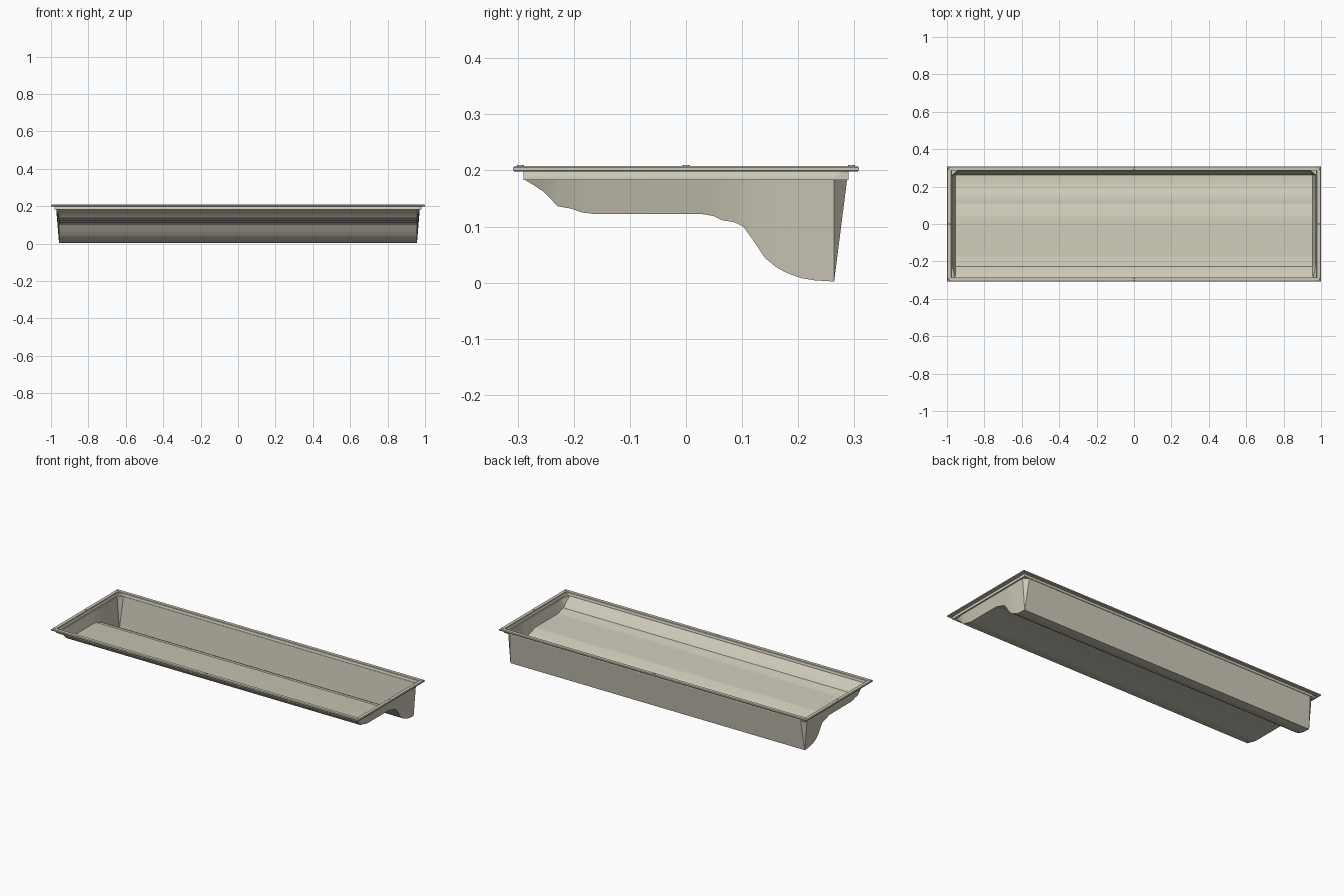
import bpy, bmesh, math

if "Cube" in bpy.data.objects:
    bpy.data.objects.remove(bpy.data.objects["Cube"])

beige = bpy.data.materials.new("warm_beige")
beige.diffuse_color = (0.61, 0.58, 0.48, 1)
beige.use_nodes = True
beige.node_tree.nodes["Principled BSDF"].inputs["Base Color"].default_value = beige.diffuse_color


def finish(name, bm, angle=28):
    me = bpy.data.meshes.new(name)
    bm.to_mesh(me)
    bm.free()
    me.materials.append(beige)
    me.shade_smooth()
    me.set_sharp_from_angle(angle=math.radians(angle))
    ob = bpy.data.objects.new(name, me)
    bpy.context.collection.objects.link(ob)
    return ob


def add_face(bm, cache, pts):
    """Add a face from coordinates, sharing vertices and dropping repeats."""
    vs = []
    for p in pts:
        key = tuple(round(c, 5) for c in p)
        if key not in cache:
            cache[key] = bm.verts.new(key)
        if cache[key] not in vs:
            vs.append(cache[key])
    if len(vs) > 2:
        bm.faces.new(vs)


def mirror(p):
    return (-p[0], p[1], p[2])


# Floor profile (y, z) from the front lip to the deep trough at the back
PROFILE = [(-.287, .183), (-.275, .176), (-.255, .163), (-.24, .148),
           (-.229, .136), (-.205, .132), (-.185, .125), (-.16, .122),
           (.03, .122), (.048, .119), (.065, .111), (.085, .108),
           (.102, .1), (.12, .075), (.14, .045), (.16, .028),
           (.18, .017), (.205, .008), (.23, .004), (.264, .002)]
FLOOR_X, WALL_X, WALL_Z = .957, .972, .183
COLLAR_X, COLLAR_Y, COLLAR_Z = .98, .29, .202

# Tray shell: floor, flared walls, ledge and upright collar
bm, cache = bmesh.new(), {}
low = [(FLOOR_X, y, z) for y, z in PROFILE]
top = [(WALL_X, min(max(y, -.235), .264), WALL_Z) for y, z in PROFILE]
back = (.945, .287, WALL_Z)

for i in range(len(low) - 1):
    a, b = low[i], low[i + 1]
    add_face(bm, cache, [a, b, mirror(b), mirror(a)])
    wall = [a, b, top[i + 1], top[i]]
    add_face(bm, cache, wall)
    add_face(bm, cache, [mirror(p) for p in wall])
add_face(bm, cache, [low[-1], back, mirror(back), mirror(low[-1])])
corner = [low[-1], top[-1], back]
add_face(bm, cache, corner)
add_face(bm, cache, [mirror(p) for p in corner])

inner = [low[0], top[0]] + top + [back, back]
outer = ([(FLOOR_X, -COLLAR_Y, WALL_Z), (COLLAR_X, -COLLAR_Y, WALL_Z)]
         + [(COLLAR_X, p[1], WALL_Z) for p in top]
         + [(COLLAR_X, COLLAR_Y, WALL_Z), (back[0], COLLAR_Y, WALL_Z)])
inner += [mirror(p) for p in reversed(inner)]
outer += [mirror(p) for p in reversed(outer)]
for i in range(len(inner)):
    j = (i + 1) % len(inner)
    add_face(bm, cache, [inner[i], inner[j], outer[j], outer[i]])
    if outer[i] != outer[j]:
        up = [(p[0], p[1], COLLAR_Z) for p in (outer[j], outer[i])]
        add_face(bm, cache, [outer[i], outer[j]] + up)
bmesh.ops.recalc_face_normals(bm, faces=bm.faces)
bm.normal_update()
if min(bm.faces, key=lambda f: f.calc_center_median().z).normal.z > 0:
    bmesh.ops.reverse_faces(bm, faces=bm.faces)
tray = finish("tray_shell", bm)
thick = tray.modifiers.new("thickness", 'SOLIDIFY')
thick.thickness, thick.offset = .004, -1

# Rim: a small section swept round the rectangle (inset, height)
SECTION = [(.002, .198), (0, .200), (0, .205), (.003, .208),
           (.021, .208), (.023, .206), (.023, .198)]
bm, cache = bmesh.new(), {}
for k in range(len(SECTION)):
    (d0, z0), (d1, z1) = SECTION[k], SECTION[(k + 1) % len(SECTION)]
    signs = [(-1, -1), (1, -1), (1, 1), (-1, 1)]
    for c in range(4):
        (ax, ay), (bx, by) = signs[c], signs[(c + 1) % 4]
        add_face(bm, cache, [(ax * (1 - d0), ay * (.308 - d0), z0),
                             (bx * (1 - d0), by * (.308 - d0), z0),
                             (bx * (1 - d1), by * (.308 - d1), z1),
                             (ax * (1 - d1), ay * (.308 - d1), z1)])
bmesh.ops.recalc_face_normals(bm, faces=bm.faces)
finish("rim", bm)

# Low stacking pads on the rim corners and mid-sides
bm = bmesh.new()
for x in (-.987, 0, .987):
    for y in (-.295, 0, .295):
        if x or y:
            ring = bmesh.ops.create_cone(bm, cap_ends=True, segments=12,
                                         radius1=.007, radius2=.006, depth=.003)
            bmesh.ops.translate(bm, verts=ring["verts"], vec=(x, y, .2083))
finish("rim_pads", bm)
